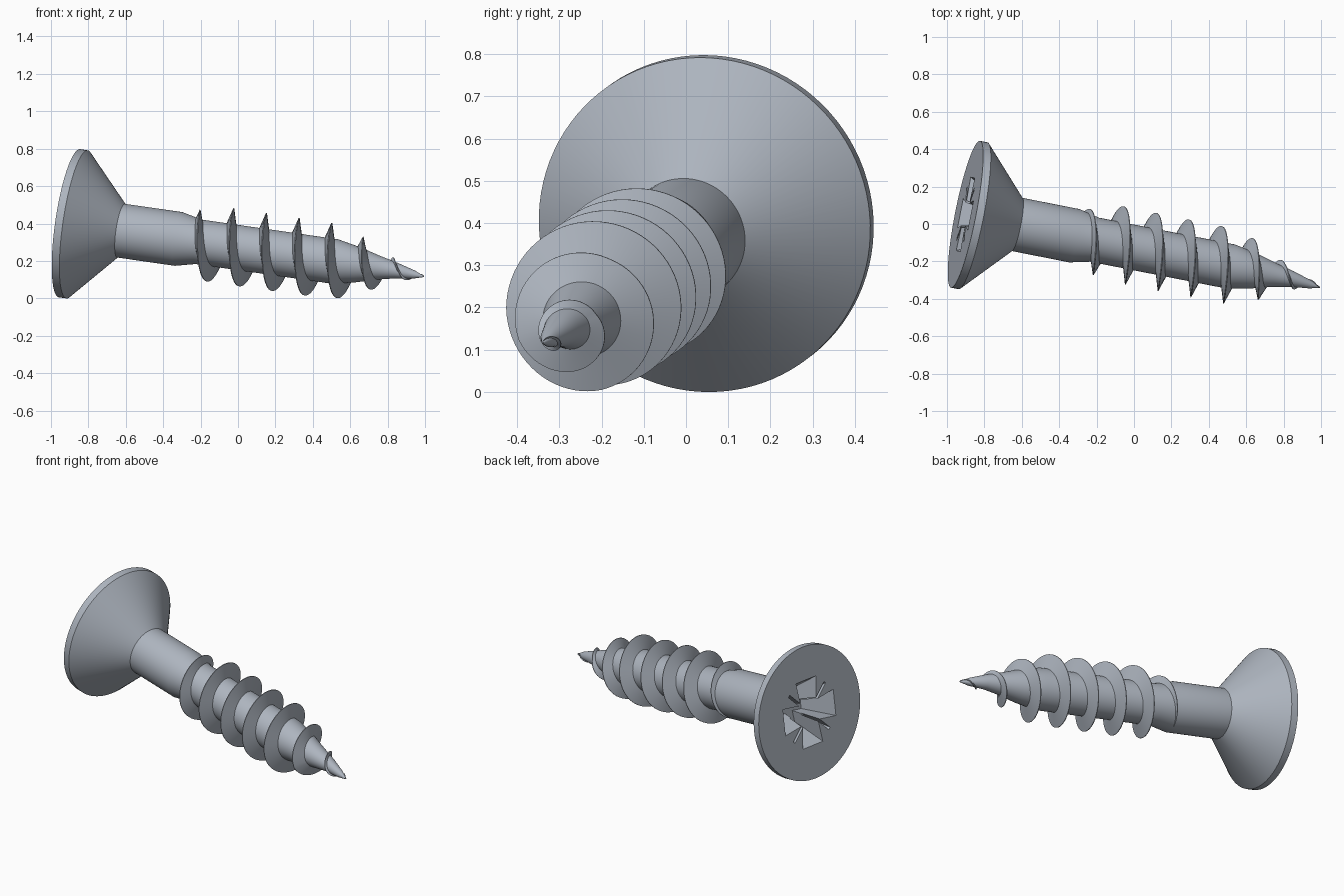
import bpy, bmesh, math
from mathutils import Matrix, Vector

cube = bpy.data.objects.get("Cube")
if cube:
    bpy.data.objects.remove(cube)

STEEL = (0.42, 0.46, 0.52, 1)
steel = bpy.data.materials.new("blue grey steel")
steel.use_nodes = True
steel.diffuse_color = STEEL
steel.node_tree.nodes["Principled BSDF"].inputs["Base Color"].default_value = STEEL

# Screw frame: local x runs from the head face to the tip
axis = Vector((1, -0.197, -0.144)).normalized()
up = (Vector((0, 0, 1)) - axis * axis.z).normalized()
side = up.cross(axis)
frame = Matrix((axis, side, up)).transposed().to_4x4()
frame.translation = (-0.901, 0.052, 0.4015)

TIP = 1.957
CORE = [(0.0, 0.4), (0.042, 0.4), (0.284, 0.145), (0.6, 0.145), (0.71, 0.12),
        (1.46, 0.12), (1.59, 0.094), (1.7, 0.064), (1.8, 0.042), (1.9, 0.022), (TIP, 0.002)]
CREST = [(0.6, 0.14), (0.65, 0.155), (0.79, 0.205), (1.46, 0.202), (1.51, 0.19),
         (1.58, 0.155), (1.65, 0.144), (1.69, 0.115), (1.74, 0.075), (1.82, 0.05),
         (1.9, 0.028), (TIP, 0.004)]


def radius_at(table, s):
    for (s0, r0), (s1, r1) in zip(table, table[1:]):
        if s <= s1:
            return r0 + (r1 - r0) * (s - s0) / (s1 - s0)
    return table[-1][1]


def point(s, r, angle):
    # The point of the screw leans slightly off the axis
    lean = max(0, (s - 1.78) / (TIP - 1.78))
    return Vector((s, r * math.cos(angle) - 0.017 * lean, r * math.sin(angle) - 0.012 * lean))


def loft(rings):
    bm = bmesh.new()
    loops = [[bm.verts.new(p) for p in ring] for ring in rings]
    for a, b in zip(loops, loops[1:]):
        for i in range(len(a)):
            j = (i + 1) % len(a)
            bm.faces.new((a[i], a[j], b[j], b[i]))
    bm.faces.new(loops[0])
    bm.faces.new(loops[-1])
    bmesh.ops.recalc_face_normals(bm, faces=bm.faces)
    return bm


def make_object(name, bm):
    mesh = bpy.data.meshes.new(name)
    bm.to_mesh(mesh)
    bm.free()
    mesh.materials.append(steel)
    obj = bpy.data.objects.new(name, mesh)
    obj.matrix_world = frame
    bpy.context.collection.objects.link(obj)
    return obj


def select_only(obj):
    bpy.ops.object.select_all(action='DESELECT')
    obj.select_set(True)
    bpy.context.view_layer.objects.active = obj


# Turned body: head, shank, core and point
SIDES = 96
body = make_object("screw_body", loft(
    [[point(s, r, math.tau * i / SIDES) for i in range(SIDES)] for s, r in CORE]))

# Drive recess: flared cross and four thin diagonal slots, all narrowing inward
cross = []
for k in range(4):
    turn = Matrix.Rotation(k * math.pi / 2, 2)
    cross += [turn @ Vector(p) for p in ((0.06, -0.06), (0.2, -0.08), (0.2, 0.08))]


def slot_outline(angle):
    turn = Matrix.Rotation(angle, 2)
    return [turn @ Vector(p) for p in ((0.02, -0.008), (0.2, -0.008), (0.2, 0.008), (0.02, 0.008))]


def tapered_cutter(name, outline, depth, shrink):
    levels = ((-0.02, 1 + (1 - shrink) * 0.02 / depth), (depth, shrink))
    cutter = make_object(name, loft([[(s, p.x * k, p.y * k) for p in outline] for s, k in levels]))
    cutter.hide_render = True
    return cutter


cutters = [tapered_cutter("recess_cutter", cross, 0.18, 0.5)]
for k in range(4):
    cutters.append(tapered_cutter("slot_cutter", slot_outline(math.pi / 4 + k * math.pi / 2), 0.12, 0.6))

select_only(body)
for cutter in cutters:
    cut = body.modifiers.new("recess", 'BOOLEAN')
    cut.operation = 'DIFFERENCE'
    cut.solver = 'EXACT'
    cut.object = cutter
    bpy.ops.object.modifier_apply(modifier=cut.name)
for cutter in cutters:
    bpy.data.objects.remove(cutter)

# Right-handed thread: a tapering ridge swept along a helix
PITCH, PHASE, START, END = 0.18, 1.01, 0.602, 1.95
steps = int((END - START) / PITCH * 72)
ridge = []
for i in range(steps + 1):
    s = START + (END - START) * i / steps
    angle = math.tau * (s - PHASE) / PITCH
    crest = radius_at(CREST, s)
    root = radius_at(CORE, s)
    half = 0.004 + 0.026 * min(1, max(0, crest - root) / 0.07)
    ridge.append([point(s + d, r, angle) for d, r in (
        (-half, min(root, crest) * 0.9), (-0.002, crest),
        (0.002, crest), (half, min(root, crest) * 0.9))])
thread = make_object("screw_thread", loft(ridge))

for obj in (body, thread):
    select_only(obj)
    bpy.ops.object.shade_smooth_by_angle(angle=math.radians(25))
